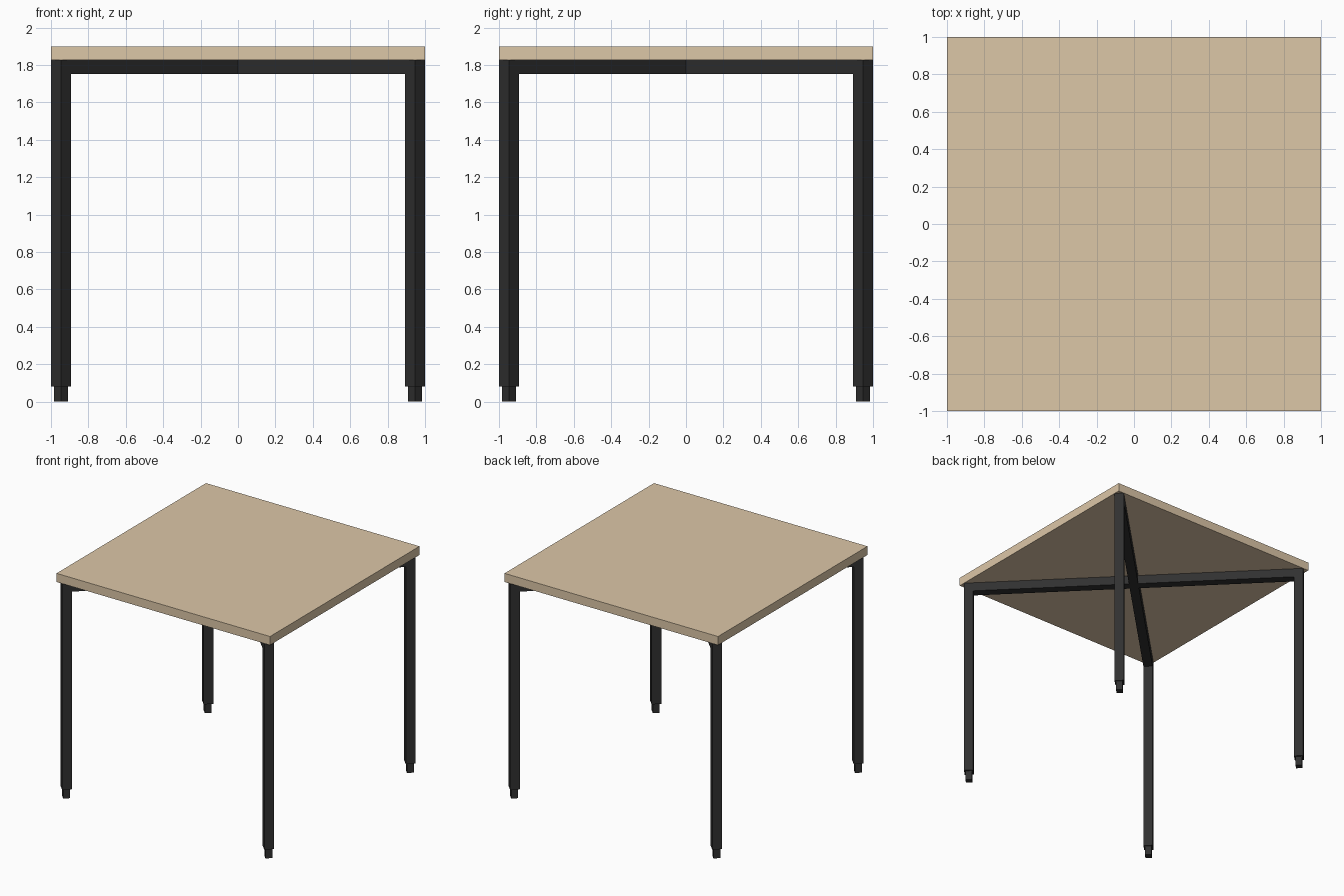
import bpy
from math import radians, sqrt

if "Cube" in bpy.data.objects:
    bpy.data.objects.remove(bpy.data.objects["Cube"])


def material(name, rgb):
    m = bpy.data.materials.new(name)
    m.diffuse_color = (*rgb, 1)
    m.use_nodes = True
    m.node_tree.nodes["Principled BSDF"].inputs["Base Color"].default_value = m.diffuse_color
    return m


wood = material("pale_wood", (0.72, 0.57, 0.39))
metal = material("dark_metal", (0.03, 0.03, 0.03))


def box(name, size, x, y, z0, z1, mat, angle=0):
    """Box of plan size (sx, sy) between heights z0 and z1."""
    bpy.ops.mesh.primitive_cube_add(size=1, location=(x, y, (z0 + z1) / 2))
    ob = bpy.context.object
    ob.name = name
    ob.scale = (size[0], size[1], z1 - z0)
    ob.rotation_euler.z = radians(angle)
    bpy.ops.object.transform_apply(location=False, rotation=True, scale=True)
    ob.data.materials.append(mat)
    return ob


TUBE = 0.075                      # square tube side
FOOT = 0.053                      # foot side
TOP_Z, UNDER_Z, LEG_Z = 1.90, 1.827, 0.08
C = 1 - TUBE / sqrt(2)            # leg centre, outer corners flush with the top

# Square table top
box("table_top", (2, 2), 0, 0, UNDER_Z, TOP_Z, wood)

# Legs and feet, turned 45 degrees at each corner
for sx, side in ((-1, "left"), (1, "right")):
    for sy, end in ((-1, "front"), (1, "back")):
        box(f"{end}_{side}_leg", (TUBE, TUBE), sx * C, sy * C, LEG_Z, UNDER_Z, metal, 45)
        box(f"{end}_{side}_foot", (FOOT, FOOT), sx * C, sy * C, 0, LEG_Z, metal, 45)

# Crossed diagonal rails: one full length, the other in two halves
span = 2 * C * sqrt(2) - TUBE
box("diagonal_rail", (span, TUBE), 0, 0, UNDER_Z - TUBE, UNDER_Z, metal, 45)
half = (span - TUBE) / 2
offset = (half + TUBE) / 2 / sqrt(2)
for s, side in ((-1, "left"), (1, "right")):
    box(f"{side}_half_rail", (half, TUBE), s * offset, -s * offset,
        UNDER_Z - TUBE, UNDER_Z, metal, -45)
